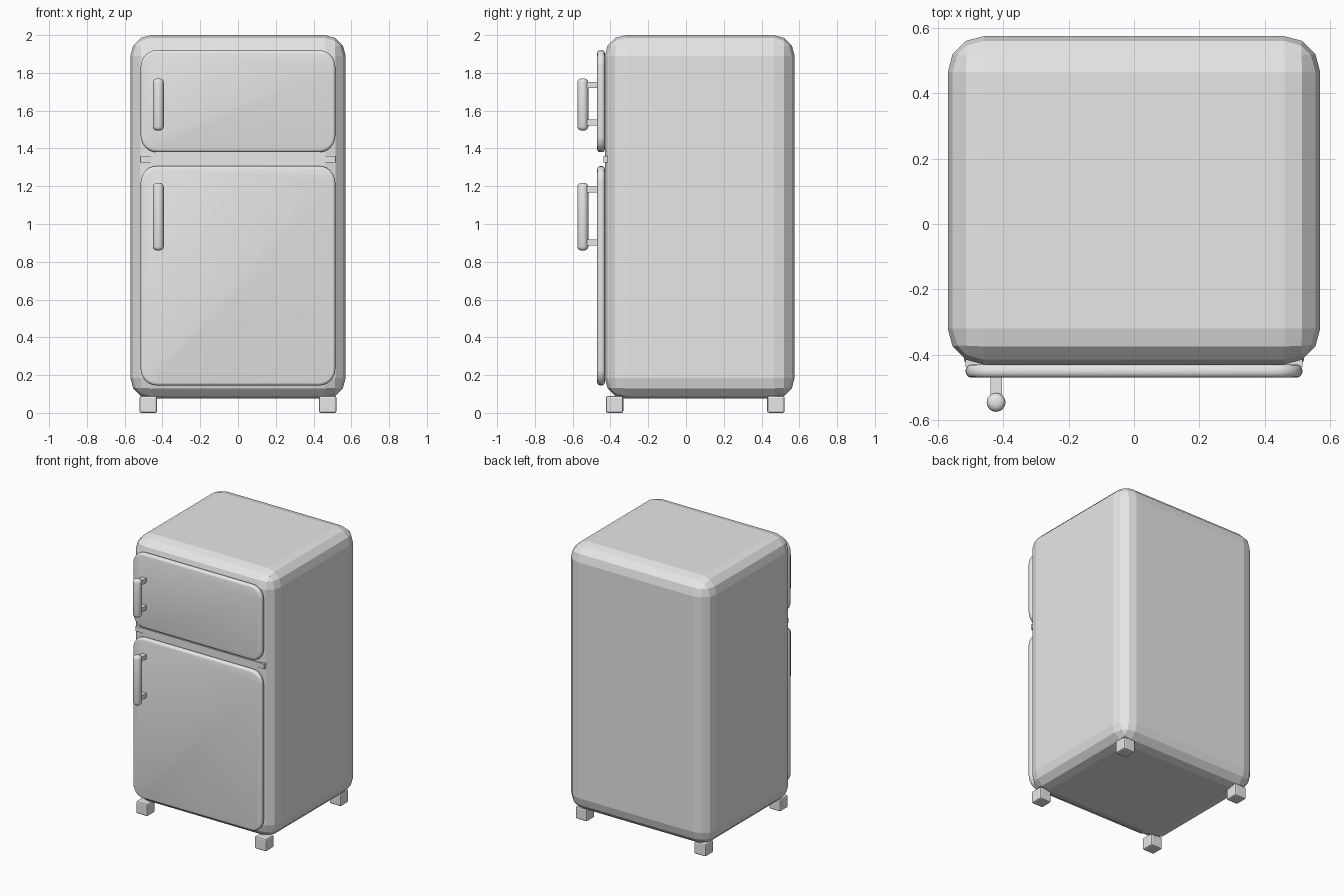
import bpy, bmesh, math
from mathutils import Matrix

if "Cube" in bpy.data.objects:
    bpy.data.objects.remove(bpy.data.objects["Cube"])

grey = bpy.data.materials.new("light_grey_enamel")
grey.diffuse_color = (0.8, 0.8, 0.8, 1)
grey.use_nodes = True
grey.node_tree.nodes["Principled BSDF"].inputs["Base Color"].default_value = grey.diffuse_color


def finish(bm, name, smooth=False):
    bmesh.ops.recalc_face_normals(bm, faces=bm.faces)
    mesh = bpy.data.meshes.new(name)
    bm.to_mesh(mesh)
    bm.free()
    mesh.materials.append(grey)
    obj = bpy.data.objects.new(name, mesh)
    bpy.context.collection.objects.link(obj)
    if smooth:
        bpy.ops.object.select_all(action='DESELECT')
        obj.select_set(True)
        bpy.context.view_layer.objects.active = obj
        bpy.ops.object.shade_smooth_by_angle(angle=math.radians(50))
    return obj


def box_mesh(x, y, z):
    """Box from (min, max) ranges on each axis."""
    bm = bmesh.new()
    bmesh.ops.create_cube(bm, size=1)
    for v in bm.verts:
        v.co = [lo if c < 0 else hi for c, (lo, hi) in zip(v.co, (x, y, z))]
    return bm


def bevel(bm, edges, width, segments):
    bmesh.ops.bevel(bm, geom=list(edges), offset=width, segments=segments,
                    profile=0.5, affect='EDGES', clamp_overlap=True)


def box(name, x, y, z, width=0, segments=1):
    bm = box_mesh(x, y, z)
    if width:
        bevel(bm, bm.edges, width, segments)
    return finish(bm, name)


def door(name, z):
    bm = box_mesh((-0.515, 0.515), (-0.47, -0.43), z)
    # round the four corners, then soften the rims
    bevel(bm, [e for e in bm.edges
               if abs(e.verts[0].co.y - e.verts[1].co.y) > 0.01], 0.085, 6)
    bevel(bm, [e for e in bm.edges
               if abs(e.verts[0].co.y - e.verts[1].co.y) < 0.001], 0.016, 3)
    finish(bm, name, True)


def handle(name, z0, z1):
    # upright grip bar with rounded ends
    bm = bmesh.new()
    bmesh.ops.create_cone(bm, cap_ends=True, segments=16, radius1=0.029,
                          radius2=0.029, depth=z1 - z0,
                          matrix=Matrix.Translation((-0.422, -0.546, (z0 + z1) / 2)))
    bevel(bm, [e for e in bm.edges
               if abs(e.verts[0].co.z - e.verts[1].co.z) < 0.001], 0.02, 3)
    finish(bm, name + "_grip", True)
    # two stand-offs
    for label, zc in (("lower", z0 + 0.043), ("upper", z1 - 0.035)):
        box(f"{name}_{label}_mount", (-0.44, -0.404), (-0.546, -0.45),
            (zc - 0.016, zc + 0.016))


# cabinet
box("cabinet", (-0.57, 0.57), (-0.43, 0.575), (0.075, 2.0), 0.11, 3)

# doors and the strip between them
door("freezer_door", (1.38, 1.92))
door("fridge_door", (0.145, 1.307))
box("divider_strip", (-0.515, 0.515), (-0.437, -0.40), (1.325, 1.361))

# handles
handle("freezer_handle", 1.495, 1.77)
handle("fridge_handle", 0.86, 1.217)

# feet
for side, sx in (("left", -1), ("right", 1)):
    for end, yc in (("front", -0.378), ("back", 0.476)):
        box(f"{end}_{side}_foot", (sx * 0.475 - 0.046, sx * 0.475 + 0.046),
            (yc - 0.046, yc + 0.046), (0.005 - 0.005, 0.09), 0.01, 2)
